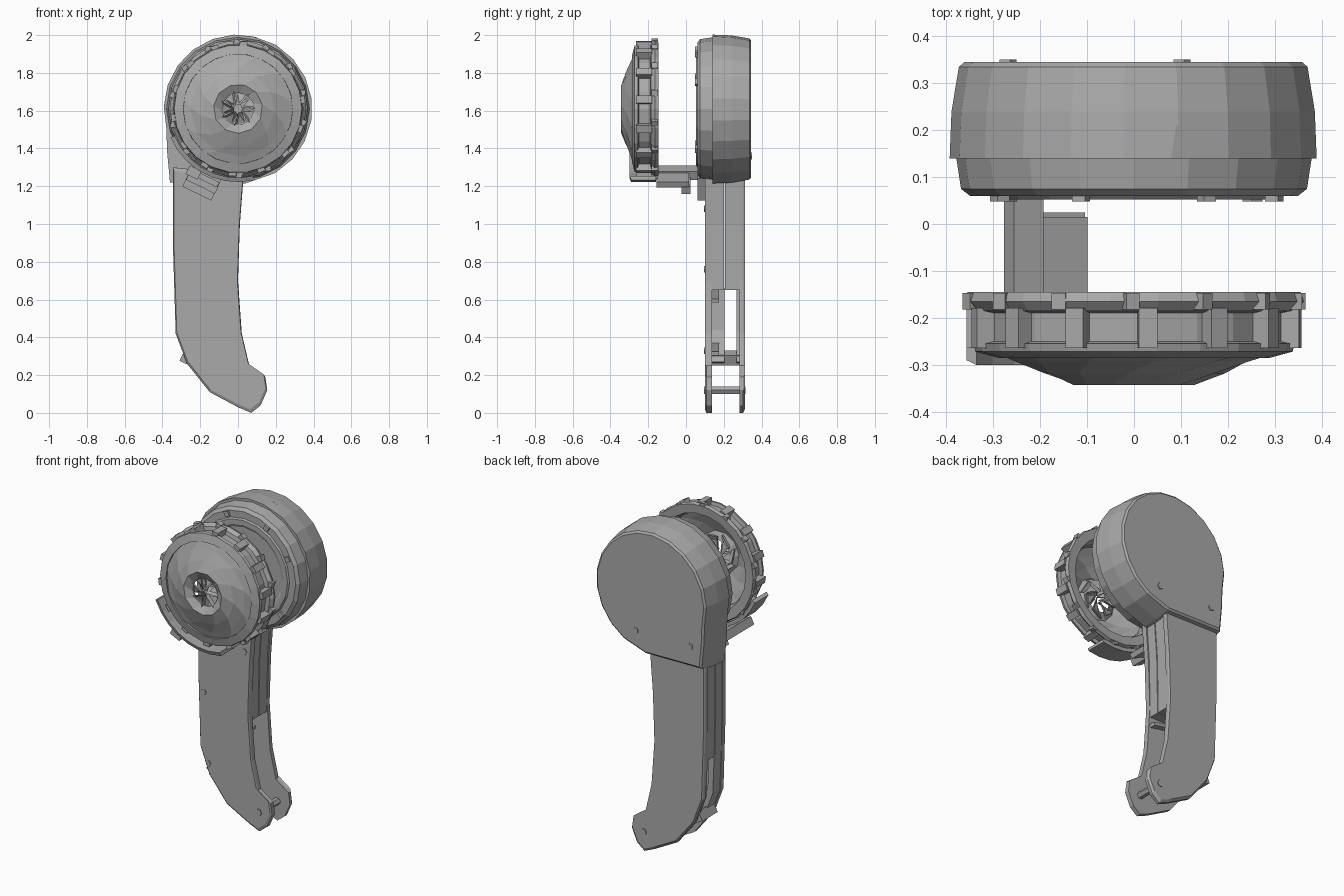
import bpy, bmesh, math
from mathutils import Matrix, Vector

cube = bpy.data.objects.get("Cube")
if cube:
    bpy.data.objects.remove(cube, do_unlink=True)

grey = bpy.data.materials.new("plain_grey")
grey.use_nodes = True
grey.diffuse_color = (0.4, 0.4, 0.4, 1)
grey.node_tree.nodes["Principled BSDF"].inputs["Base Color"].default_value = (0.4, 0.4, 0.4, 1)

HEAD = (0, 1.61)  # x, z of the head axis


def finish(name, bm):
    bmesh.ops.recalc_face_normals(bm, faces=bm.faces[:])
    mesh = bpy.data.meshes.new(name)
    bm.to_mesh(mesh)
    bm.free()
    mesh.materials.append(grey)
    obj = bpy.data.objects.new(name, mesh)
    bpy.context.scene.collection.objects.link(obj)
    return obj


def loft(name, outline, levels, pivot=HEAD):
    """Stack an x-z outline along y; each level is (y, scale about pivot)."""
    bm = bmesh.new()
    px, pz = pivot
    rings = [[bm.verts.new((px + (x - px) * s, y, pz + (z - pz) * s)) for x, z in outline]
             for y, s in levels]
    n = len(outline)
    for a, b in zip(rings, rings[1:]):
        for i in range(n):
            j = (i + 1) % n
            bm.faces.new((a[i], a[j], b[j], b[i]))
    bm.faces.new(rings[0])
    bm.faces.new(rings[-1][::-1])
    return finish(name, bm)


def lathe(name, profile, n, start=0, end=360, twist=0):
    """Turn a closed (radius, y) profile about the head axis."""
    bm = bmesh.new()
    full = end - start == 360
    count = n if full else n + 1
    rings = []
    for i in range(count):
        ring = []
        for k, (r, y) in enumerate(profile):
            a = math.radians(start + (end - start) * i / n + twist * min(k, len(profile) - 1 - k))
            ring.append(bm.verts.new((r * math.cos(a), y, HEAD[1] + r * math.sin(a))))
        rings.append(ring)
    m = len(profile)
    for i in range(n):
        a, b = rings[i], rings[(i + 1) % count]
        for k in range(m):
            j = (k + 1) % m
            bm.faces.new((a[k], a[j], b[j], b[k]))
    if not full:
        bm.faces.new(rings[0])
        bm.faces.new(rings[-1][::-1])
    return finish(name, bm)


def box(name, center, size, tilt=0):
    bm = bmesh.new()
    turn = Matrix.Rotation(math.radians(tilt), 4, 'Y')
    mat = Matrix.Translation(center) @ turn @ Matrix.Diagonal((*size, 1))
    bmesh.ops.create_cube(bm, size=1, matrix=mat)
    return finish(name, bm)


def peg(name, x, z, y0, y1, r, n=6):
    pts = [(x + r * math.cos(i * math.tau / n), z + r * math.sin(i * math.tau / n)) for i in range(n)]
    return loft(name, pts, [(y0, 1), (y1, 1)])


def on_head(r, deg):
    a = math.radians(deg)
    return r * math.cos(a), HEAD[1] + r * math.sin(a)


# Rear housing: round head that runs down into a square neck
arc = [on_head(0.393, a) for a in range(-60, 200, 17)]
housing_outline = arc + [(-0.375, 1.38), (-0.36, 1.22), (0.04, 1.215)]
housing = loft("rear_housing", housing_outline, [(0.14, 1), (0.24, 0.99), (0.335, 0.95), (0.345, 0.92)])
loft("housing_front_rim", [on_head(0.38, a) for a in range(0, 360, 18)],
     [(0.06, 0.92), (0.075, 0.97), (0.15, 1)])
lathe("housing_face_ridge", [(0.25, 0.062), (0.27, 0.052), (0.30, 0.052), (0.31, 0.062)], 20)
for a in (25, 62, 110, 150, 215, 320):
    x, z = on_head(0.33, a)
    box("housing_tab", (x, 0.065, z), (0.03, 0.035, 0.03), -a)

# Notch in the top of the housing
cutter = box("notch_cutter", (0.15, 0.165, 2.015), (0.19, 0.09, 0.09), 20)
cutter.hide_render = True
cutter.hide_viewport = True
notch = housing.modifiers.new("notch", 'BOOLEAN')
notch.operation = 'DIFFERENCE'
notch.object = cutter

# Handle: two curved side plates with a core between them
outer_edge = [(-0.345, 1.3), (-0.345, 0.9), (-0.33, 0.42), (-0.27, 0.26)]
tip = [(-0.15, 0.11), (0, 0.03), (0.07, 0), (0.12, 0.04), (0.155, 0.12), (0.145, 0.19)]
inner_edge = [(0.06, 0.25), (0.02, 0.42), (0, 0.7), (0.01, 1.0), (0.03, 1.26)]
handle_outline = outer_edge + tip + inner_edge
mid = (-0.13, 0.62)
loft("handle_front_plate", handle_outline, [(0.1, 0.97), (0.108, 1), (0.137, 1)], mid)
loft("handle_back_plate", handle_outline, [(0.282, 1), (0.302, 1), (0.312, 0.97)], mid)
core = [(-0.34, 1.3), (-0.34, 0.9), (-0.335, 0.65), (-0.003, 0.65), (0.003, 1.0), (0.022, 1.26)]
loft("handle_core_front", core, [(0.13, 1), (0.2, 1)])
loft("handle_core_back", core, [(0.206, 1), (0.29, 1)])

# Lower spine on the outer edge, split by a slot
spine = [(-0.335, 0.66), (-0.325, 0.42), (-0.265, 0.26), (-0.22, 0.27), (-0.29, 0.44), (-0.3, 0.66)]
loft("handle_spine_front", spine, [(0.13, 1), (0.205, 1)])
loft("handle_spine_back", spine, [(0.268, 1), (0.29, 1)])
box("spine_lower_bridge", (-0.27, 0.21, 0.29), (0.06, 0.15, 0.06), 25)
for z in (0.34, 0.62):
    box("slot_rib", (-0.15, 0.15, z), (0.3, 0.05, 0.02), 10)

# Cross pin in the forked tip, and small screws
peg("tip_pin", 0.07, 0.12, 0.094, 0.316, 0.022)
for x, z in ((-0.3, 0.76), (-0.27, 0.33), (-0.025, 1.08)):
    peg("screw_boss", x, z, 0.094, 0.12, 0.018, 5)
for x, z in ((-0.27, 1.36), (0.1, 1.36)):
    peg("housing_screw", x, z, 0.33, 0.35, 0.02, 5)

# Front dial: hollow notched ring
lathe("dial_ring", [(0.30, -0.15), (0.355, -0.145), (0.362, -0.165), (0.345, -0.185),
                    (0.322, -0.19), (0.322, -0.25), (0.342, -0.255), (0.338, -0.272),
                    (0.29, -0.285), (0.285, -0.2)], 22)
for i in range(14):
    a = i * 360 / 14 + 8
    x, z = on_head(0.335, a)
    box("dial_grip_post", (x, -0.222, z), (0.045, 0.085, 0.04), -a)
    x, z = on_head(0.352, a + 6)
    box("dial_tooth", (x, -0.165, z), (0.03, 0.035, 0.03), 15 - a)

# Domed cap with swirling facets and an open centre
lathe("dial_dome", [(0.325, -0.268), (0.255, -0.292), (0.195, -0.318), (0.13, -0.343), (0.085, -0.318),
                    (0.085, -0.308), (0.13, -0.33), (0.19, -0.305), (0.25, -0.279), (0.31, -0.255)],
      11, twist=14)

# Rosette of tilted vanes in the middle of the dome
bm = bmesh.new()
for i in range(7):
    a = i * 360 / 7
    pts = []
    for r, da, y in ((0.12, 0, -0.325), (0.11, 42, -0.30), (0.035, 75, -0.29), (0.02, 15, -0.335)):
        x, z = on_head(r, a + da)
        pts.append(Vector((x, y, z)))
    front = [bm.verts.new(p) for p in pts]
    back = [bm.verts.new(p + Vector((0, 0.012, 0))) for p in pts]
    for k in range(4):
        j = (k + 1) % 4
        bm.faces.new((front[k], front[j], back[j], back[k]))
    for v in (front, back[::-1]):
        bm.faces.new(v[:3])
        bm.faces.new((v[0], v[2], v[3]))
finish("dial_rosette", bm)

# Curved cradle under the dial
lathe("dial_cradle", [(0.365, -0.16), (0.388, -0.16), (0.388, -0.29), (0.365, -0.3)], 7, 203, 283)

# Bridge that joins the cradle to the handle
box("bridge_rail", (-0.235, -0.08, 1.272), (0.07, 0.37, 0.05), 26)
box("bridge_ledge", (-0.155, -0.07, 1.232), (0.11, 0.17, 0.03), 26)
box("bridge_lip", (-0.19, 0.0, 1.215), (0.17, 0.05, 0.04), 26)
box("bridge_bracket", (-0.19, 0.085, 1.22), (0.17, 0.05, 0.13), 26)
